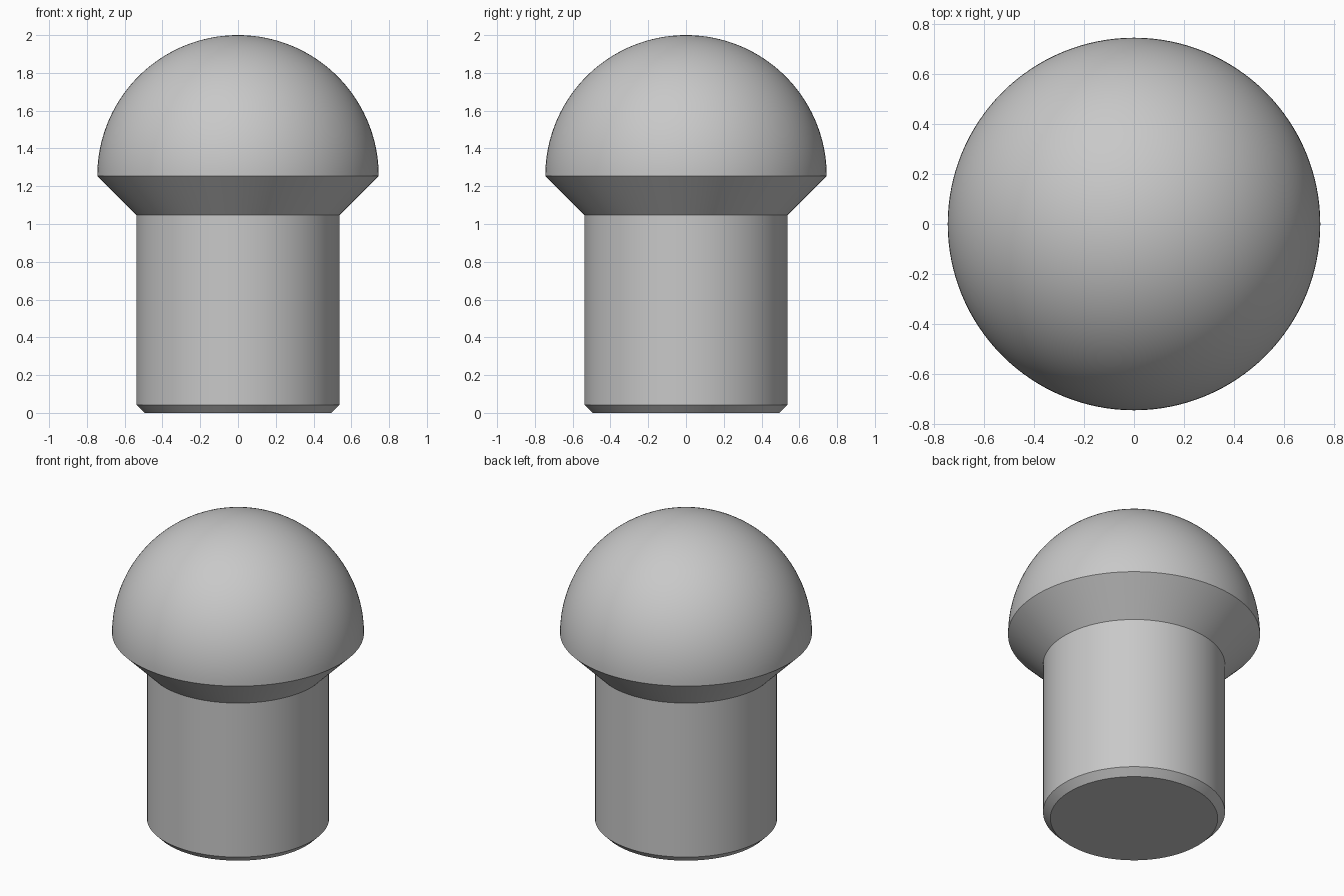
import bpy
import bmesh
import math
from mathutils import Matrix

cube = bpy.data.objects.get("Cube")
if cube:
    bpy.data.objects.remove(cube, do_unlink=True)

SEGMENTS = 128
DOME_RADIUS = 0.745
DOME_BASE = 2 - DOME_RADIUS
SHAFT_RADIUS = 0.538
SHAFT_TOP = DOME_BASE - (DOME_RADIUS - SHAFT_RADIUS)
CHAFFER = 0.043

grey = bpy.data.materials.new("light_grey")
grey.use_nodes = True
colour = (0.58, 0.58, 0.58, 1)
grey.diffuse_color = colour
grey.node_tree.nodes["Principled BSDF"].inputs["Base Color"].default_value = colour


def lathe(name, profile):
    """Revolve a (radius, height) profile about the z axis."""
    bm = bmesh.new()
    verts = [bm.verts.new((r, 0, z)) for r, z in profile]
    edges = [bm.edges.new(pair) for pair in zip(verts, verts[1:])]
    bmesh.ops.spin(bm, geom=verts + edges, cent=(0, 0, 0), axis=(0, 0, 1),
                   angle=math.tau, steps=SEGMENTS, use_merge=True)
    bmesh.ops.remove_doubles(bm, verts=bm.verts, dist=1e-5)
    # Close the flat underside
    rim = [e for e in bm.edges if e.is_boundary]
    if rim:
        bmesh.ops.contextual_create(bm, geom=rim)
    bmesh.ops.recalc_face_normals(bm, faces=bm.faces)
    mesh = bpy.data.meshes.new(name)
    bm.to_mesh(mesh)
    bm.free()
    mesh.materials.append(grey)
    obj = bpy.data.objects.new(name, mesh)
    bpy.context.collection.objects.link(obj)
    bpy.ops.object.select_all(action='DESELECT')
    obj.select_set(True)
    bpy.context.view_layer.objects.active = obj
    bpy.ops.object.shade_smooth_by_angle(angle=math.radians(30))
    return obj


# Chamfered shaft, flared collar and hemispherical head in one turned profile
profile = [(SHAFT_RADIUS - CHAFFER, 0), (SHAFT_RADIUS, CHAFFER),
           (SHAFT_RADIUS, SHAFT_TOP)]
STEPS = 40
for i in range(STEPS + 1):
    a = math.pi / 2 * i / STEPS
    profile.append((DOME_RADIUS * math.cos(a), DOME_BASE + DOME_RADIUS * math.sin(a)))

lathe("domed_pin", profile)
